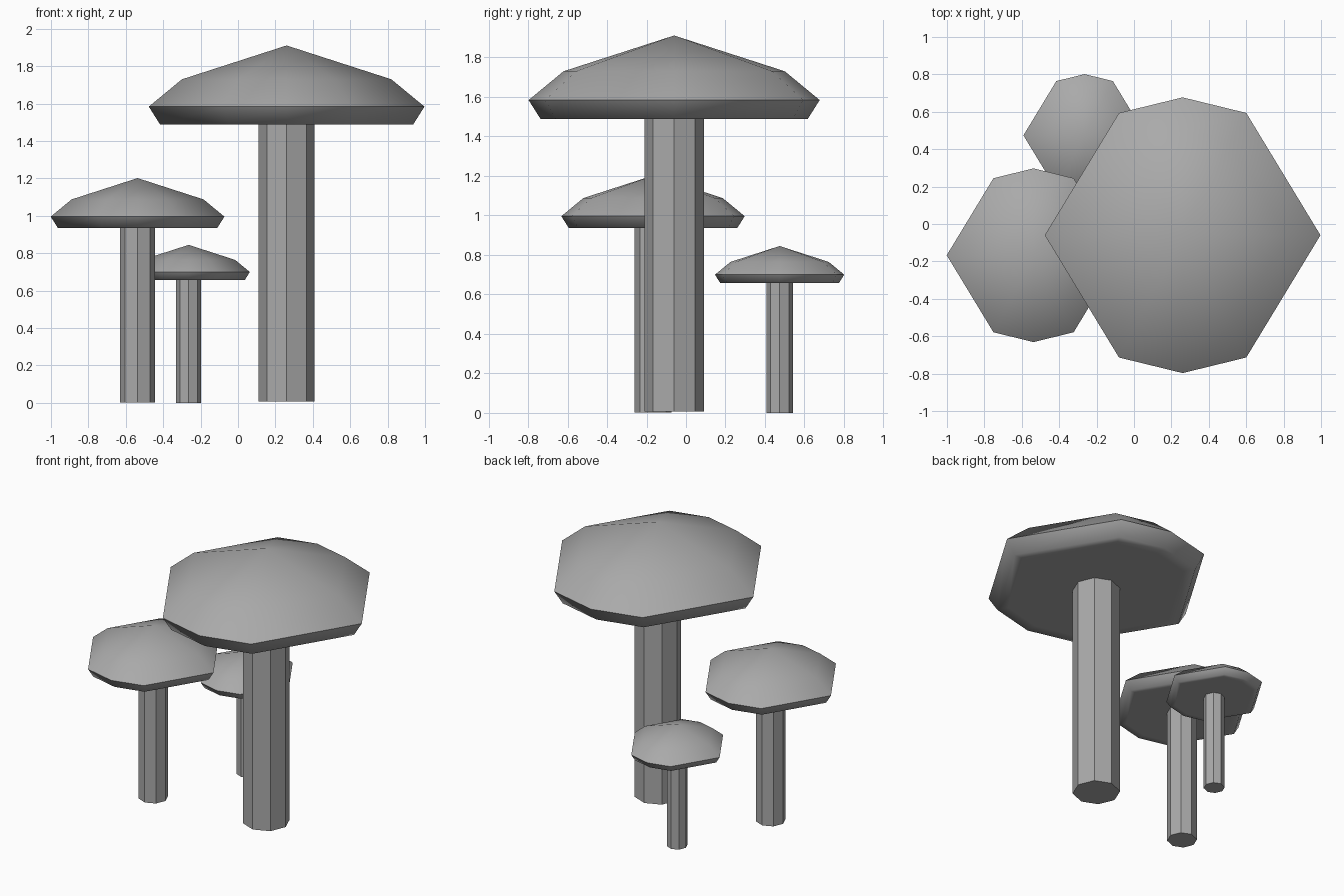
import bpy, bmesh
from math import sin, cos, radians

if "Cube" in bpy.data.objects:
    bpy.data.objects.remove(bpy.data.objects["Cube"])

CAP_ANGLES = [0, 62.5, 90, 117.5, 180, 242.5, 270, 297.5]
STEM_ANGLES = range(0, 360, 45)
# Cap rings (radius, height) of the largest mushroom, from underside to shoulder
CAP_RINGS = [(0.60, 1.481), (0.677, 1.481), (0.737, 1.576), (0.56, 1.722)]
APEX = 1.903

# Mid-dark grey shared by all parts
grey = bpy.data.materials.new("dark_grey")
grey.diffuse_color = (0.4, 0.4, 0.4, 1)
grey.use_nodes = True
grey.node_tree.nodes["Principled BSDF"].inputs["Base Color"].default_value = grey.diffuse_color


def stack(name, angles, rings, apex, loc, scale):
    """Join polygon rings into a closed solid, optionally ending in a point."""
    bm = bmesh.new()
    loops = [[bm.verts.new((r * cos(radians(a)), r * sin(radians(a)), z))
              for a in angles] for r, z in rings]
    n = len(angles)
    for low, high in zip(loops, loops[1:]):
        for i in range(n):
            j = (i + 1) % n
            bm.faces.new((low[i], low[j], high[j], high[i]))
    bm.faces.new(loops[0][::-1])
    if apex is None:
        bm.faces.new(loops[-1])
    else:
        tip = bm.verts.new((0, 0, apex))
        for i in range(n):
            bm.faces.new((loops[-1][i], loops[-1][(i + 1) % n], tip))
    bmesh.ops.recalc_face_normals(bm, faces=bm.faces[:])
    mesh = bpy.data.meshes.new(name)
    bm.to_mesh(mesh)
    bm.free()
    mesh.materials.append(grey)
    obj = bpy.data.objects.new(name, mesh)
    obj.location = loc
    obj.scale = (scale,) * 3
    bpy.context.collection.objects.link(obj)
    return obj


def mushroom(size, loc, scale):
    # Faceted eight-sided stem, reaching just into the cap
    stack(size + "_stem", STEM_ANGLES, [(0.15, 0), (0.15, 1.50)], None, loc, scale)
    # Smooth-shaded cap with a crisp rim
    cap = stack(size + "_cap", CAP_ANGLES, CAP_RINGS, APEX, loc, scale)
    for poly in cap.data.polygons:
        poly.use_smooth = True
    cap.data.set_sharp_from_angle(angle=radians(66))


mushroom("large", (0.26, -0.06, 0.008), 1.0)
mushroom("medium", (-0.537, -0.167, 0.003), 0.63)
mushroom("small", (-0.264, 0.474, 0.0), 0.444)
